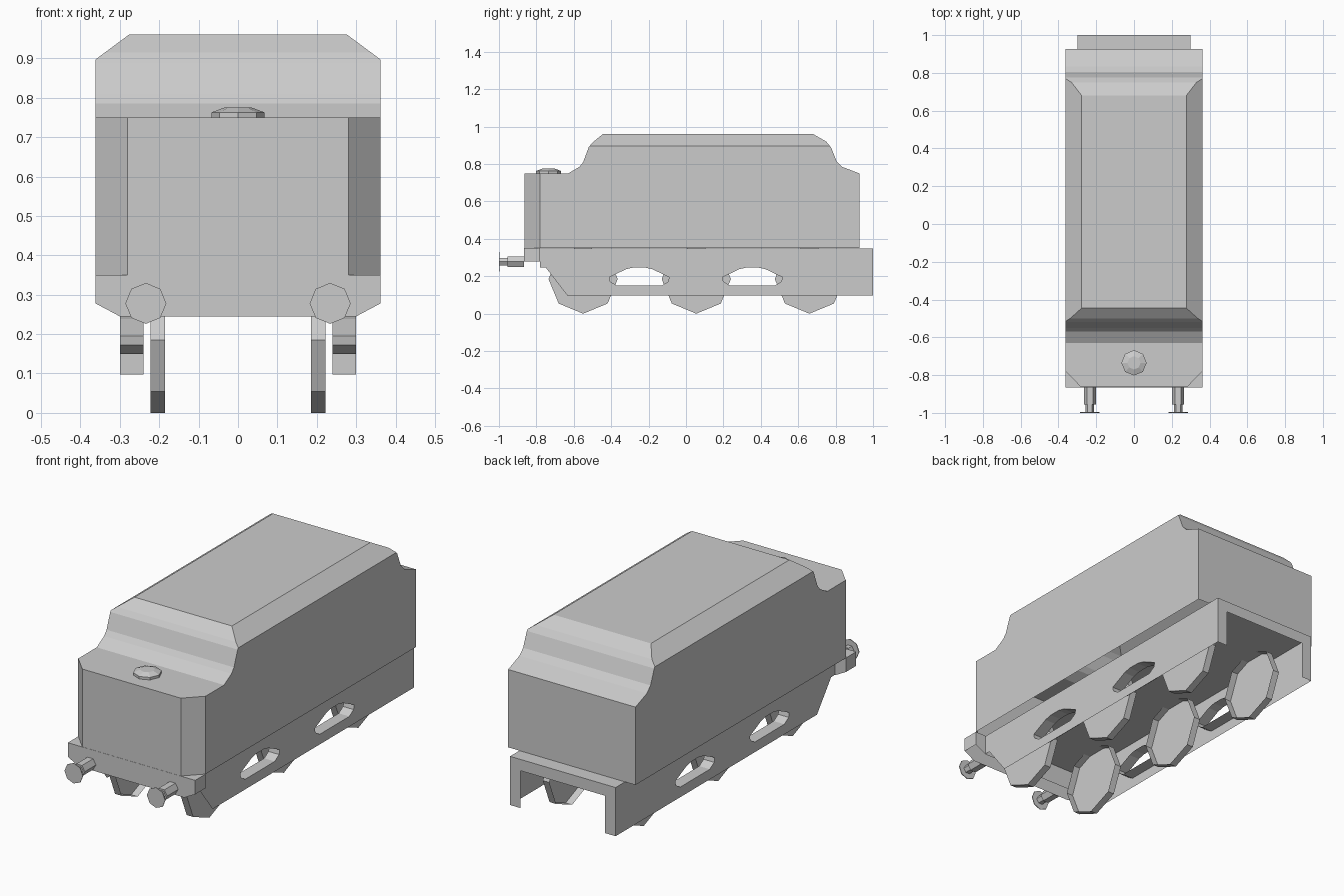
import bpy
import bmesh
import math
from mathutils import Vector

if "Cube" in bpy.data.objects:
    bpy.data.objects.remove(bpy.data.objects["Cube"])


def link(name, bm):
    mesh = bpy.data.meshes.new(name)
    bm.to_mesh(mesh)
    bm.free()
    obj = bpy.data.objects.new(name, mesh)
    bpy.context.collection.objects.link(obj)
    return obj


def place(axis, p, t):
    """2D outline point plus depth t along the extrusion axis."""
    if axis == 'x':
        return (t, p[0], p[1])
    if axis == 'y':
        return (p[0], t, p[1])
    return (p[0], p[1], t)


def add_prism(bm, axis, pts, a, b, end_pts=None):
    lo = [bm.verts.new(place(axis, p, a)) for p in pts]
    hi = [bm.verts.new(place(axis, p, b)) for p in (end_pts or pts)]
    bm.faces.new(lo)
    bm.faces.new(hi)
    n = len(pts)
    for i in range(n):
        j = (i + 1) % n
        bm.faces.new((lo[i], lo[j], hi[j], hi[i]))
    bmesh.ops.recalc_face_normals(bm, faces=bm.faces)


def prism(name, axis, pts, a, b):
    bm = bmesh.new()
    add_prism(bm, axis, pts, a, b)
    return link(name, bm)


def ngon(cx, cy, r, n):
    return [(cx + r * math.cos(i * math.tau / n), cy + r * math.sin(i * math.tau / n))
            for i in range(n)]


def chamfer(bm, point, normal):
    """Slice off everything beyond the plane and cap the cut."""
    geom = bm.verts[:] + bm.edges[:] + bm.faces[:]
    res = bmesh.ops.bisect_plane(bm, geom=geom, plane_co=Vector(point),
                                 plane_no=Vector(normal).normalized(), clear_outer=True)
    edges = [e for e in res['geom_cut'] if isinstance(e, bmesh.types.BMEdge)]
    bmesh.ops.contextual_create(bm, geom=edges)
    bmesh.ops.recalc_face_normals(bm, faces=bm.faces)


def remove_faces(bm, test):
    """Open the shell where test(normal, centre) holds."""
    doomed = [f for f in bm.faces if test(f.normal, f.calc_center_median())]
    bmesh.ops.delete(bm, geom=doomed, context='FACES')


def cut(obj, cutter):
    mod = obj.modifiers.new("cut", 'BOOLEAN')
    mod.operation = 'DIFFERENCE'
    mod.solver = 'EXACT'
    mod.object = cutter
    bpy.context.view_layer.objects.active = obj
    bpy.ops.object.modifier_apply(modifier=mod.name)
    bpy.data.objects.remove(cutter)


# Tank body: side profile, with roof edges and front corners bevelled off, open below
body_profile = [(-0.864, 0.35), (-0.864, 0.75), (-0.63, 0.75), (-0.57, 0.785), (-0.55, 0.81),
                (-0.52, 0.89), (-0.50, 0.915), (-0.445, 0.96), (0.68, 0.96), (0.75, 0.92),
                (0.775, 0.89), (0.805, 0.815), (0.835, 0.785), (0.927, 0.75), (0.927, 0.35)]
bm = bmesh.new()
add_prism(bm, 'x', body_profile, -0.362, 0.362)
for s in (-1, 1):
    chamfer(bm, (s * 0.362, 0, 0.897), (s * 0.063, 0, 0.085))
    chamfer(bm, (s * 0.362, -0.78, 0), (s * 0.084, -0.082, 0))
remove_faces(bm, lambda n, c: n.z < -0.9)
link("tank_body", bm)

# Buffer beam under the front of the body
beam = [(-0.362, 0.35), (-0.362, 0.278), (-0.30, 0.245), (0.30, 0.245), (0.362, 0.278), (0.362, 0.35)]
bm = bmesh.new()
add_prism(bm, 'y', beam, -0.865, -0.78)
remove_faces(bm, lambda n, c: n.z < -0.3)
link("buffer_beam", bm)

# Chassis: channel-ended shell with two arched slots through the side plates
chassis = prism("chassis_frame", 'x',
                [(-0.78, 0.348), (-0.78, 0.247), (-0.75, 0.247), (-0.635, 0.098),
                 (1.0, 0.098), (1.0, 0.348)], -0.30, 0.30)
cut(chassis, prism("channel_cutter", 'y',
                   [(-0.24, 0.0), (0.24, 0.0), (0.24, 0.29), (-0.24, 0.29)], -0.9, 1.1))
half = [(0.12, 0.15), (0.155, 0.172), (0.16, 0.195), (0.07, 0.238), (0.03, 0.247)]
slot = half + [(-y, z) for y, z in reversed(half)]
for cy in (-0.25, 0.355):
    cut(chassis, prism("slot_cutter", 'x', [(cy + y, z) for y, z in slot], -0.4, 0.4))

# Chassis interior is open: keep only outer skin, rear face and slot linings
bm = bmesh.new()
bm.from_mesh(chassis.data)
bm.normal_update()
remove_faces(bm, lambda n, c: n.x * c.x < -0.1 or (n.y < -0.5 and c.y < -0.6)
             or (n.z < -0.3 and (c.z < 0.12 or c.z > 0.27 or c.y < -0.6)))
lining = [f for f in bm.faces if abs(n := f.normal.x) < 0.1 and 0.12 < f.calc_center_median().z < 0.26
          and abs(f.calc_center_median().y) < 0.6]
bmesh.ops.reverse_faces(bm, faces=lining)
bm.to_mesh(chassis.data)
bm.free()

# Wheels: octagonal dishes open on the inner side
for s, side in ((-1, "left"), (1, "right")):
    for i, cy in enumerate((-0.55, 0.055, 0.66)):
        bm = bmesh.new()
        add_prism(bm, 'x', ngon(cy, 0.185, 0.185, 8), s * 0.185, s * 0.222)
        remove_faces(bm, lambda n, c: n.x * s < -0.9)
        link(f"wheel_{side}_{i + 1}", bm)

# Buffers: two-step stem and a thin disc
for s, side in ((-1, "left"), (1, "right")):
    bm = bmesh.new()
    add_prism(bm, 'y', ngon(s * 0.234, 0.278, 0.032, 6), -0.955, -0.865)
    add_prism(bm, 'y', ngon(s * 0.234, 0.278, 0.023, 6), -0.997, -0.955)
    add_prism(bm, 'y', ngon(s * 0.234, 0.278, 0.052, 8), -1.0, -0.996)
    link(f"buffer_{side}", bm)

# Filler cap on the front deck
bm = bmesh.new()
add_prism(bm, 'z', ngon(0, -0.735, 0.067, 8), 0.75, 0.763)
add_prism(bm, 'z', ngon(0, -0.735, 0.067, 8), 0.763, 0.775, ngon(0, -0.735, 0.035, 8))
link("filler_cap", bm)
